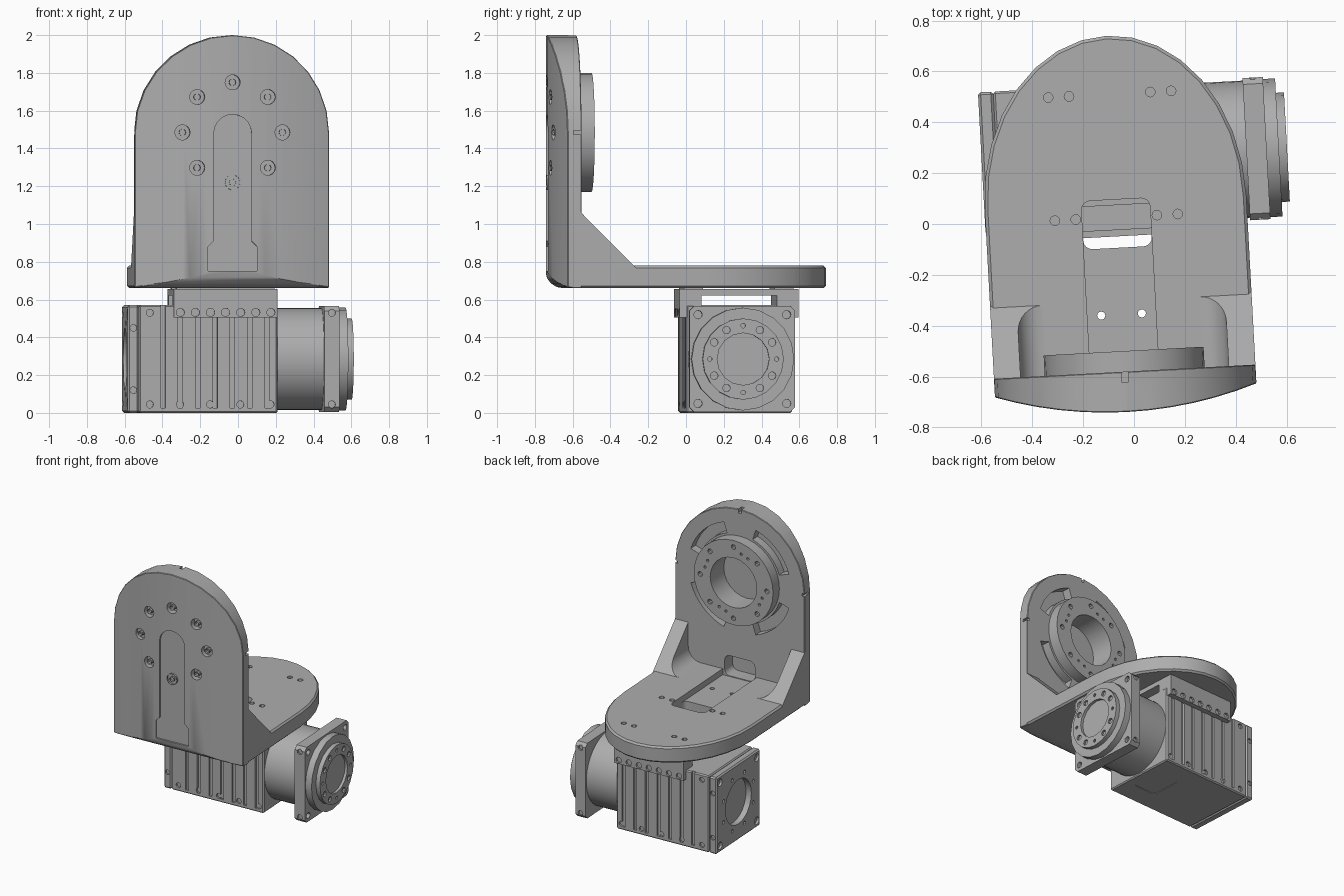
import bpy, bmesh, math
from mathutils import Matrix, Vector

if "Cube" in bpy.data.objects:
    bpy.data.objects.remove(bpy.data.objects["Cube"])

grey = bpy.data.materials.new("machined grey")
grey.use_nodes = True
grey.diffuse_color = (0.42, 0.42, 0.42, 1)
grey.node_tree.nodes["Principled BSDF"].inputs["Base Color"].default_value = (0.42, 0.42, 0.42, 1)
parts = []


# ---- helpers: profiles, prisms, cuts ----
def arc(cx, cy, r, a0, a1, n, ry=None):
    return [(cx + r * math.cos(math.radians(a0 + (a1 - a0) * i / n)),
             cy + (ry or r) * math.sin(math.radians(a0 + (a1 - a0) * i / n))) for i in range(n + 1)]


def circle(cx, cy, r, n=24):
    return arc(cx, cy, r, 0, 360, n)[:-1]


def rect(x0, x1, y0, y1, r=0.0, n=4):
    if not r:
        return [(x0, y0), (x1, y0), (x1, y1), (x0, y1)]
    return (arc(x1 - r, y1 - r, r, 0, 90, n) + arc(x0 + r, y1 - r, r, 90, 180, n)
            + arc(x0 + r, y0 + r, r, 180, 270, n) + arc(x1 - r, y0 + r, r, 270, 360, n))


def prism(name, pts, axis, lo, hi):
    place = {"X": lambda a, b, h: (h, a, b), "Y": lambda a, b, h: (a, h, b), "Z": lambda a, b, h: (a, b, h)}[axis]
    bm = bmesh.new()
    low = [bm.verts.new(place(a, b, lo)) for a, b in pts]
    high = [bm.verts.new(place(a, b, hi)) for a, b in pts]
    bm.faces.new(low)
    bm.faces.new(high)
    for i in range(len(pts)):
        j = (i + 1) % len(pts)
        bm.faces.new((low[i], low[j], high[j], high[i]))
    bmesh.ops.recalc_face_normals(bm, faces=bm.faces)
    mesh = bpy.data.meshes.new(name)
    bm.to_mesh(mesh)
    bm.free()
    ob = bpy.data.objects.new(name, mesh)
    bpy.context.collection.objects.link(ob)
    return ob


def part(ob):
    parts.append(ob)
    return ob


def bake(ob):
    bpy.context.view_layer.update()
    mesh = bpy.data.meshes.new_from_object(ob.evaluated_get(bpy.context.evaluated_depsgraph_get()))
    ob.modifiers.clear()
    ob.data = mesh


def bevel(ob, width, angle=40):
    mod = ob.modifiers.new("edge", "BEVEL")
    mod.width, mod.segments = width, 1
    mod.limit_method, mod.angle_limit = "ANGLE", math.radians(angle)
    bake(ob)
    return ob


def combine(ob, tools, op="DIFFERENCE"):
    bm = bmesh.new()
    for t in tools:
        bm.from_mesh(t.data)
    for t in tools[1:]:
        bpy.data.objects.remove(t)
    bm.to_mesh(tools[0].data)
    bm.free()
    mod = ob.modifiers.new("combine", "BOOLEAN")
    mod.operation, mod.object, mod.solver, mod.use_self = op, tools[0], "EXACT", True
    bake(ob)
    bpy.data.objects.remove(tools[0])
    return ob


def cut(pts, axis, lo, hi):
    return prism("cutter", pts, axis, lo, hi)


# ---- upright plate: arch with a bulged front and rounded lower edge ----
HALF, RING_Z = 0.515, 1.485
plate = part(prism("upright_plate", [(-HALF, 0.66), (HALF, 0.66)] + arc(0, RING_Z, HALF, 0, 180, 14), "Y", -0.8, -0.578))
bulge = [(0.6, -0.5), (-0.6, -0.5)] + arc(0, 0.863, 1.6, 248, 292, 14)
combine(plate, [cut(bulge, "Z", 0.5, 2.2)], "INTERSECT")
side = [(-0.5, 0.6), (-0.5, 2.1), (-0.745, 2.1)] + arc(-0.615, 0.79, 0.13, 180, 270, 5) + [(-0.55, 0.66)]
combine(plate, [cut(side, "X", -0.7, 0.7)], "INTERSECT")
bevel(plate, 0.008, 50)
combine(plate, [cut(circle(0, RING_Z, 0.315, 32), "Y", -0.62, -0.497)], "UNION")

holes = [cut(circle(0, RING_Z, 0.185), "Y", -0.67, -0.4)]
for k in range(8):
    a = math.radians(45 * k)
    x, z = 0.265 * math.cos(a), RING_Z + 0.265 * math.sin(a)
    holes += [cut(circle(x, z, 0.018, 10), "Y", -0.9, -0.4), cut(circle(x, z, 0.04, 14), "Y", -0.9, -0.685)]
for k in range(4):
    m = 45 + 90 * k
    holes.append(cut(arc(0, RING_Z, 0.41, m - 27, m + 27, 8) + arc(0, RING_Z, 0.33, m + 27, m - 27, 8),
                     "Y", -0.64, -0.5))
    for s in (-7, 7):
        a = math.radians(90 * k + 22 + s)
        holes.append(cut(circle(0.235 * math.cos(a), RING_Z + 0.235 * math.sin(a), 0.01, 8), "Y", -0.53, -0.4))
# Cable channel on the front, cable mouth at the foot, index notches
strip = [(-0.13, 0.75), (0.13, 0.75), (0.13, 0.88), (0.1, 0.91)] + arc(0, 1.48, 0.1, 0, 180, 10) + [(-0.1, 0.91), (-0.13, 0.88)]
holes.append(cut(strip, "Y", -0.9, -0.722))
holes.append(cut(rect(-0.12, 0.12, 0.74, 0.89, 0.04), "Y", -0.68, -0.5))
holes.append(cut(rect(-0.012, 0.012, 1.97, 2.1), "Y", -0.62, -0.5))
for s in (-1, 1):
    holes.append(cut(rect(s * 0.515 - 0.02, s * 0.515 + 0.02, 1.475, 1.495), "Y", -0.62, -0.5))
combine(plate, holes)

# ---- base plate with elliptical rear ----
base = part(prism("base_plate", [(-HALF, -0.6), (HALF, -0.6)] + arc(0, 0.09, HALF, 0, 180, 16, 0.655), "Z", 0.66, 0.78))
bevel(base, 0.012, 50)
holes = [cut(rect(-0.135, 0.135, -0.09, 0.1, 0.035), "Z", 0.5, 0.9),
         cut(rect(-0.135, 0.135, -0.7, -0.05), "Z", 0.735, 0.9)]
for x in (0.16, 0.242):
    for s in (-1, 1):
        holes += [cut(circle(s * x, y, 0.019, 12), "Z", 0.7, 0.9) for y in (0.03, 0.515)]
holes += [cut(circle(x, -0.353, 0.016, 12), "Z", 0.5, 0.9) for x in (-0.08, 0.08)]
combine(base, holes)

# ---- filleted gussets, sloped at the top ----
for s, label in ((1, "left"), (-1, "right")):
    prof = [(HALF, 0.72), (HALF, 1.1), (0.41, 1.1)] + arc(0.31, 0.88, 0.1, 0, -90, 8) + [(0.31, 0.72)]
    g = part(prism(label + "_gusset", [(s * a, b) for a, b in prof], "Y", -0.6, -0.24))
    bm = bmesh.new()
    bm.from_mesh(g.data)
    res = bmesh.ops.bisect_plane(bm, geom=bm.verts[:] + bm.edges[:] + bm.faces[:], plane_co=Vector((0, -0.3, 0.78)),
                                 plane_no=Vector((0, 1, 1)), clear_outer=True)
    bmesh.ops.contextual_create(bm, geom=[e for e in res["geom_cut"] if isinstance(e, bmesh.types.BMEdge)])
    bmesh.ops.recalc_face_normals(bm, faces=bm.faces)
    bm.to_mesh(g.data)
    bm.free()

# ---- motor: body, end cap, gearbox, flange and output ----
CY, CZ = 0.27, 0.285
FRONT, BACK = -0.01, 0.55
faces = ((FRONT - 0.05, FRONT + 0.015), (BACK - 0.015, BACK + 0.05))
body = part(bevel(prism("motor_body", rect(-0.457, 0.278, FRONT, BACK), "Z", 0, 0.57), 0.008))
holes = []
for lo, hi in faces:
    holes += [cut(rect(x - 0.012, x + 0.012, lo, hi), "Z", 0.025, 0.7) for x in [-0.33 + 0.092 * i for i in range(7)]]
    holes += [cut(circle(-0.4 + 0.16 * i, 0.045, 0.019, 10), "Y", lo, hi) for i in range(5)]
    holes.append(cut(circle(-0.4, 0.53, 0.019, 10), "Y", lo, hi))
holes.append(cut(rect(0.02, 0.22, 0.15, 0.4, 0.04), "Z", -0.1, 0.004))
combine(body, holes)

cap = part(bevel(prism("motor_end_cap", rect(-0.517, -0.457, FRONT, BACK), "Z", 0, 0.57), 0.01))
holes = [cut(circle(CY, CZ, 0.165), "X", -0.6, -0.475)]
for k in range(8):
    a = math.radians(45 * k + 22.5)
    holes.append(cut(circle(CY + 0.205 * math.cos(a), CZ + 0.205 * math.sin(a), 0.014, 8), "X", -0.6, -0.5))
for sy in (-1, 1):
    holes += [cut(circle(CY + sy * 0.235, CZ + sz * 0.235, 0.028, 12), "X", -0.6, -0.5) for sz in (-1, 1)]
for lo, hi in faces:
    holes += [cut(circle(-0.487, z, 0.018, 10), "Y", lo, hi) for z in (0.12, 0.45)]
combine(cap, holes)

part(prism("gearbox_barrel", circle(CY, CZ, 0.27, 40), "X", 0.27, 0.53))
flange = part(prism("gearbox_flange", rect(CY - 0.28, CY + 0.28, 0.005, 0.565, 0.025, 1), "X", 0.525, 0.605))
holes = []
for sy in (-1, 1):
    holes += [cut(circle(CY + sy * 0.235, CZ + sz * 0.235, 0.022, 12), "X", 0.58, 0.7) for sz in (-1, 1)]
for lo, hi in faces:
    holes += [cut(circle(0.565, z, 0.019, 10), "Y", lo, hi) for z in (0.045, 0.53)]
combine(flange, holes)
part(prism("output_collar", circle(CY, CZ, 0.272, 20), "X", 0.6, 0.653))
hub = part(prism("output_hub", circle(CY, CZ, 0.215, 20), "X", 0.64, 0.685))
holes = [cut(circle(CY, CZ, 0.138, 16), "X", 0.665, 0.8)]
for k in range(12):
    a = math.radians(30 * k)
    r = 0.012 if k % 3 == 0 else 0.02
    holes.append(cut(circle(CY + 0.177 * math.cos(a), CZ + 0.177 * math.sin(a), r, 10), "X", 0.67, 0.8))
combine(hub, holes)

# ---- motor mount: top plate, two rails with screwed side strips ----
mount = part(prism("mount_plate", rect(-0.275, 0.275, CY - 0.315, CY + 0.315), "Z", 0.622, 0.655))
combine(mount, [cut(circle(0, 0.03, 0.016, 12), "Z", 0.6, 0.7)])
for s, label in ((-1, "front"), (1, "rear")):
    out, face, inn = CY + s * 0.315, CY + s * 0.275, CY + s * 0.2
    rail = part(prism(label + "_mount_rail", [(out, 0.505), (out, 0.63), (inn, 0.63), (inn, 0.565), (face, 0.565), (face, 0.505)],
                      "X", -0.275, 0.275))
    lo, hi = sorted((out - s * 0.015, out + s * 0.05))
    combine(rail, [cut(circle(-0.24 + 0.08 * i, 0.532, 0.022, 10), "Y", lo, hi) for i in range(7)])
# Spacers between mount and base
for s, label in ((-1, "front"), (1, "rear")):
    y = CY + s * 0.24
    part(prism(label + "_spacer", rect(-0.26, 0.26, y - 0.05, y + 0.05), "Z", 0.65, 0.665))

# ---- place the assembly, slightly turned, and finish ----
turn = Matrix.Rotation(math.radians(3.1), 4, "Z") @ Matrix.Translation((-0.068, 0, 0))
bpy.ops.object.select_all(action="DESELECT")
for ob in parts:
    ob.data.transform(turn)
    ob.data.materials.clear()
    ob.data.materials.append(grey)
    ob.select_set(True)
bpy.context.view_layer.objects.active = parts[0]
bpy.ops.object.shade_smooth_by_angle(angle=math.radians(30))
